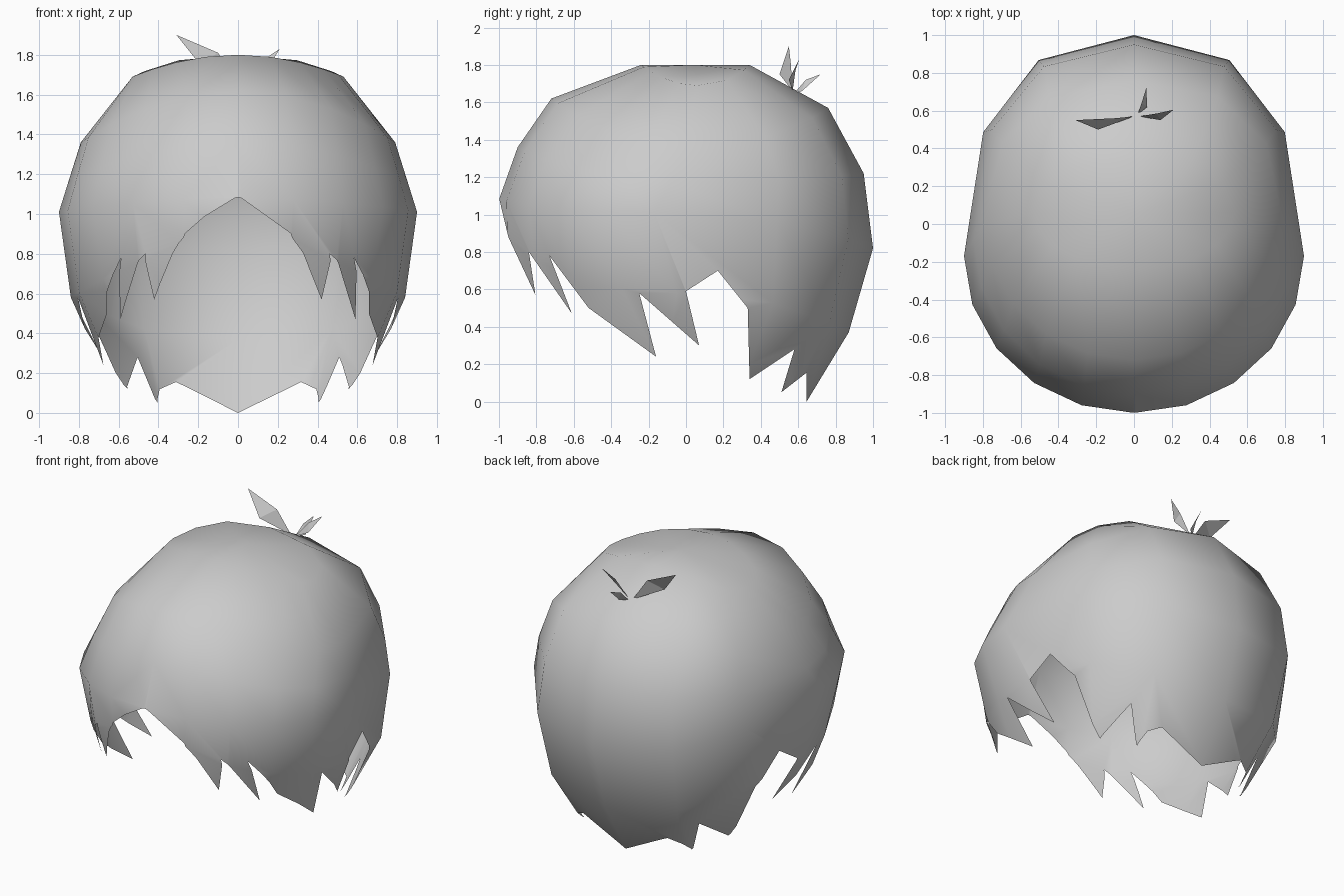
import bpy, bmesh, math

if "Cube" in bpy.data.objects:
    bpy.data.objects.remove(bpy.data.objects["Cube"])

grey = bpy.data.materials.new("light_grey")
grey.use_nodes = True
grey.diffuse_color = (0.6, 0.6, 0.6, 1)
grey.node_tree.nodes["Principled BSDF"].inputs["Base Color"].default_value = (0.6, 0.6, 0.6, 1)


def make_object(name, bm):
    mesh = bpy.data.meshes.new(name)
    bm.to_mesh(mesh)
    bm.free()
    obj = bpy.data.objects.new(name, mesh)
    bpy.context.collection.objects.link(obj)
    mesh.materials.append(grey)
    return obj


# Tilted rings, crown to nape: front (y, z), side (x, y, z), back (y, z)
RINGS = [
    ((-.24, 1.80), (.53, .06, 1.69), (.34, 1.80)),
    ((-.72, 1.62), (.79, .00, 1.36), (.76, 1.57)),
    ((-.90, 1.36), (.85, -.08, 1.17), (.95, 1.22)),
    ((-1.0, 1.08), (.90, -.17, 1.01), (1.0, .82)),
    ((-1.0, .85), (.84, -.05, .58), (.87, .37)),
    ((-.93, .50), (.67, -.10, .20), (.645, .00)),
    ((-.70, .10), (.40, .00, -.10), (.40, -.30)),
]
# Columns of one half: finer at the front than at the back
HALF = [math.pi / 2 * i / 5 for i in range(5)] + [math.pi / 2 * (1 + i / 3) for i in range(4)]
ANGLES = HALF + [2 * math.pi - a for a in HALF[-2:0:-1]]


def ring_point(ring, angle):
    front, side, back = ring
    s, c = math.sin(angle), math.cos(angle)
    end, power = (front, 1) if c > 0 else (back, 2 / 2.4)
    if abs(s) < 1e-6:
        return (0, *end)
    x = math.copysign(abs(s) ** power, s) * side[0]
    y = side[1] + (end[0] - side[1]) * abs(c) ** power
    z = side[2] + (end[1] - side[2]) * c * c
    return (x, y, z)


# Closed body of the hair
bm = bmesh.new()
rows = [[bm.verts.new(ring_point(r, a)) for a in ANGLES] for r in RINGS]
n = len(ANGLES)
for upper, lower in zip(rows, rows[1:]):
    for i in range(n):
        j = (i + 1) % n
        bm.faces.new((upper[i], upper[j], lower[j], lower[i]))
for row, centre in ((rows[0], (0, .05, 1.80)), (rows[-1], (0, -.1, -.2))):
    hub = bm.verts.new(centre)
    for i in range(n):
        bm.faces.new((row[i], row[(i + 1) % n], hub))
bmesh.ops.recalc_face_normals(bm, faces=bm.faces)
hair = make_object("hair_cap", bm)

# Jagged hem as a side profile, extruded across the head to cut both sides alike
HEM = [(-1.05, 1.3), (-.95, .88), (-.805, .57), (-.84, .80), (-.61, .47), (-.73, .78),
       (-.52, .50), (-.16, .24), (-.25, .58), (.07, .30), (0, .59), (.17, .70),
       (.33, .50), (.34, .12), (.58, .28), (.51, .05), (.645, .155), (.645, -1),
       (-1.5, -1), (-1.5, 1.3)]
bm = bmesh.new()
profile = bm.faces.new([bm.verts.new((-2, y, z)) for y, z in HEM])
out = bmesh.ops.extrude_face_region(bm, geom=[profile])
bmesh.ops.translate(bm, vec=(4, 0, 0),
                    verts=[g for g in out["geom"] if isinstance(g, bmesh.types.BMVert)])
bmesh.ops.recalc_face_normals(bm, faces=bm.faces)
cutter = make_object("hem_cutter", bm)
cutter.hide_render = True

cut = hair.modifiers.new("hem", "BOOLEAN")
cut.operation, cut.solver, cut.object = "DIFFERENCE", "EXACT", cutter
bpy.context.view_layer.objects.active = hair
hair.select_set(True)
bpy.ops.object.modifier_apply(modifier="hem")
bpy.data.objects.remove(cutter)

# Open the shell by dropping the walls left by the cutter
bm = bmesh.new()
bm.from_mesh(hair.data)
bm.normal_update()
walls = [f for f in bm.faces if abs(f.normal.x) < 1e-4 and f.calc_center_median().z < 1.15]
bmesh.ops.delete(bm, geom=walls, context="FACES")
for f in bm.faces:
    f.smooth = True
bm.to_mesh(hair.data)
bm.free()

# Loose tufts on the crown: root, upper edge, tip, lower edge
TUFTS = {
    "right_tuft": [(0, .57, 1.66), (-.10, .56, 1.81), (-.31, .55, 1.90), (-.19, .50, 1.75)],
    "left_tuft": [(.03, .57, 1.66), (.12, .585, 1.77), (.21, .605, 1.83), (.14, .55, 1.72)],
    "back_tuft": [(.02, .58, 1.65), (.04, .64, 1.72), (.065, .72, 1.75), (.07, .62, 1.66)],
}
for name, points in TUFTS.items():
    bm = bmesh.new()
    root, top, tip, low = [bm.verts.new(p) for p in points]
    bm.faces.new((root, low, top))
    bm.faces.new((low, tip, top))
    make_object(name, bm)
